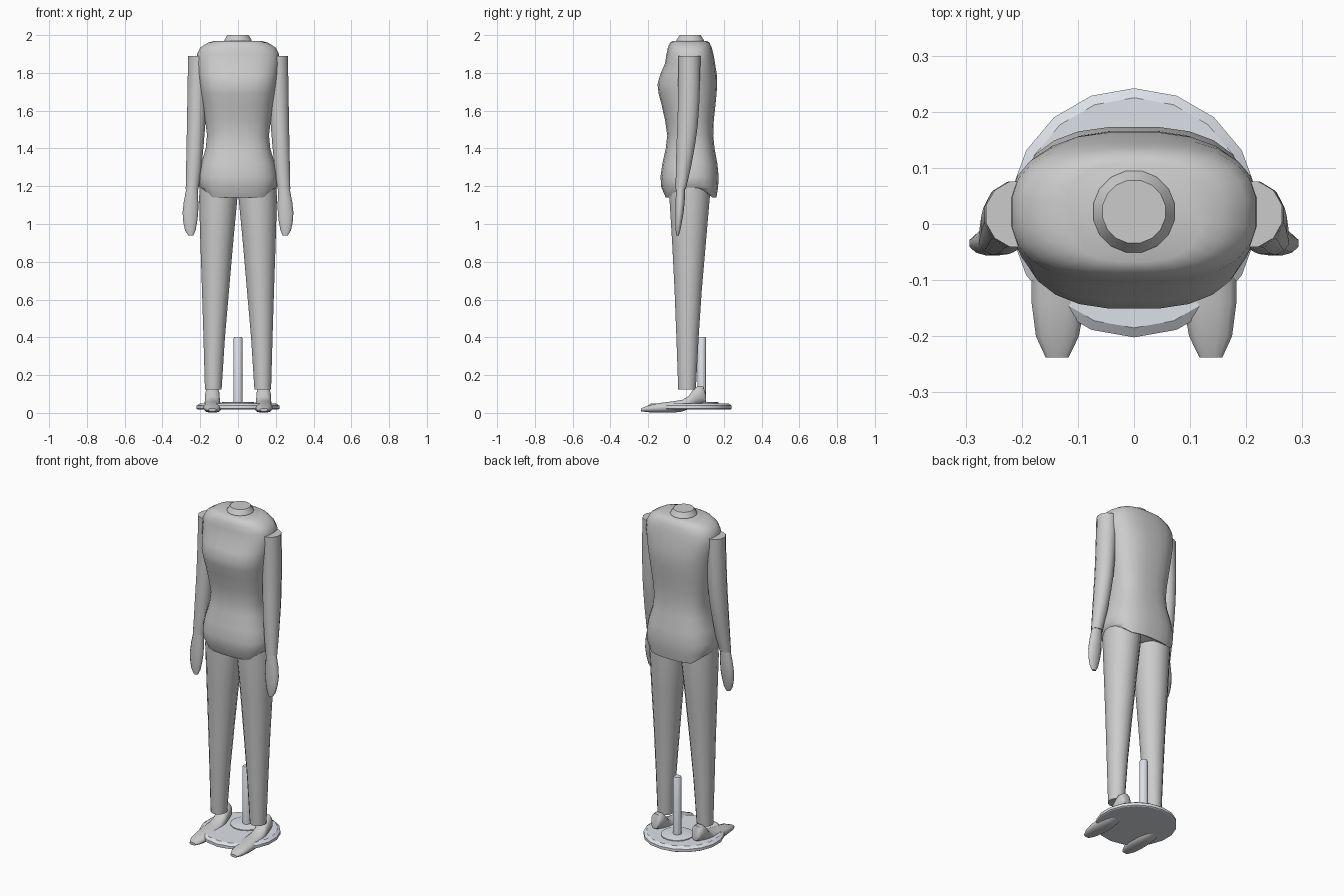
import bpy, bmesh, math


def spow(v, e):
    return math.copysign(abs(v) ** e, v)


def finish(bm, name, angle=40, mat=None):
    bmesh.ops.recalc_face_normals(bm, faces=bm.faces[:])
    me = bpy.data.meshes.new(name)
    bm.to_mesh(me)
    bm.free()
    ob = bpy.data.objects.new(name, me)
    bpy.context.collection.objects.link(ob)
    if mat:
        me.materials.append(mat)
    for o in bpy.context.selected_objects:
        o.select_set(False)
    ob.select_set(True)
    bpy.context.view_layer.objects.active = ob
    bpy.ops.object.shade_smooth_by_angle(angle=math.radians(angle))
    return ob


def loft(name, sections, n=12, axis='Z', expo=2.0, side=1, hem=0.0, angle=40, mat=None):
    """Sections: (position, u min, u max, v min, v max); u is x, v is y (axis Z) or z (axis Y)."""
    bm = bmesh.new()
    rings = []
    for k, (p, u0, u1, v0, v1) in enumerate(sections):
        ring = []
        for i in range(n):
            a = 2 * math.pi * (i + 0.5) / n
            cu, cv = spow(math.cos(a), 2 / expo), spow(math.sin(a), 2 / expo)
            u = (u0 + u1) / 2 + (u1 - u0) / 2 * cu
            v = (v0 + v1) / 2 + (v1 - v0) / 2 * cv
            lift = hem * max(0, abs(cu) - 0.72) / 0.28 if k == 0 else 0
            co = (side * u, v, p + lift) if axis == 'Z' else (side * u, p, v)
            ring.append(bm.verts.new(co))
        rings.append(ring)
    for a, b in zip(rings, rings[1:]):
        for i in range(n):
            j = (i + 1) % n
            bm.faces.new((a[i], a[j], b[j], b[i]))
    bm.faces.new(rings[0])
    bm.faces.new(rings[-1])
    return finish(bm, name, angle, mat)


def turned(name, profile, y, n=16, mat=None):
    """Turned solid from (radius, z) points, centred on (0, y)."""
    return loft(name, [(z, -r, r, y - r, y + r) for r, z in profile], n, angle=30, mat=mat)


# torso, from the high-cut hem up to the shoulders
torso = [(1.14, -.195, .195, -.108, .162), (1.195, -.207, .207, -.132, .171),
         (1.25, -.209, .209, -.136, .174), (1.32, -.196, .196, -.126, .167),
         (1.40, -.172, .172, -.108, .152), (1.47, -.165, .165, -.100, .145),
         (1.55, -.175, .175, -.112, .148), (1.63, -.187, .187, -.130, .157),
         (1.69, -.197, .197, -.146, .163), (1.74, -.205, .205, -.152, .166),
         (1.79, -.213, .213, -.138, .164), (1.85, -.221, .221, -.112, .155),
         (1.90, -.219, .219, -.104, .146), (1.935, -.200, .200, -.097, .137),
         (1.960, -.160, .160, -.085, .125), (1.970, -.120, .120, -.068, .110)]
loft("torso", torso, n=24, expo=2.6, hem=.05, angle=50)

# neck stub
turned("neck", [(.074, 1.95), (.074, 1.973), (.057, 2.0)], .022)

for side, tag in ((1, "left"), (-1, "right")):
    # arm
    loft(tag + "_arm", [(1.185, .208, .278, -.056, .000), (1.30, .192, .276, -.055, .028),
                        (1.42, .180, .274, -.052, .050), (1.52, .172, .272, -.048, .064),
                        (1.65, .165, .270, -.044, .073), (1.78, .155, .268, -.043, .077),
                        (1.89, .145, .266, -.043, .078)], side=side)
    # mitten-like hand
    loft(tag + "_hand", [(.938, .237, .263, -.052, -.038), (.965, .224, .281, -.055, -.030),
                         (1.01, .215, .291, -.057, -.021), (1.06, .209, .295, -.057, -.012),
                         (1.12, .209, .288, -.056, -.006), (1.19, .212, .274, -.053, -.004)],
         side=side, angle=50)
    # leg
    loft(tag + "_leg", [(.123, .086, .176, -.042, .053), (.40, .068, .184, -.052, .068),
                        (.65, .046, .192, -.062, .085), (.90, .024, .201, -.075, .107),
                        (1.14, .001, .208, -.090, .128), (1.22, .004, .203, -.090, .128)],
         n=16, side=side)
    # foot with raised heel
    loft(tag + "_foot", [(-.238, .116, .158, .008, .024), (-.20, .097, .176, .003, .040),
                         (-.14, .086, .184, .000, .053), (-.07, .085, .184, .000, .062),
                         (-.02, .090, .180, .006, .070), (.015, .095, .176, .020, .090),
                         (.04, .096, .175, .032, .128), (.065, .097, .174, .043, .144),
                         (.092, .103, .168, .052, .142), (.107, .115, .156, .058, .090)],
         axis='Y', side=side, expo=2.3, angle=50)

# display stand: disc, collar and support rod
steel = bpy.data.materials.new("stand_grey")
steel.diffuse_color = (.72, .75, .80, 1)
turned("base_disc", [(.215, .018), (.222, .022), (.222, .038), (.205, .050)], .02, 18, steel)
turned("rod_collar", [(.09, .045), (.09, .055), (.08, .058)], .083, 18, steel)
turned("support_rod", [(.024, .05), (.024, .395), (.020, .402)], .083, 12, steel)
